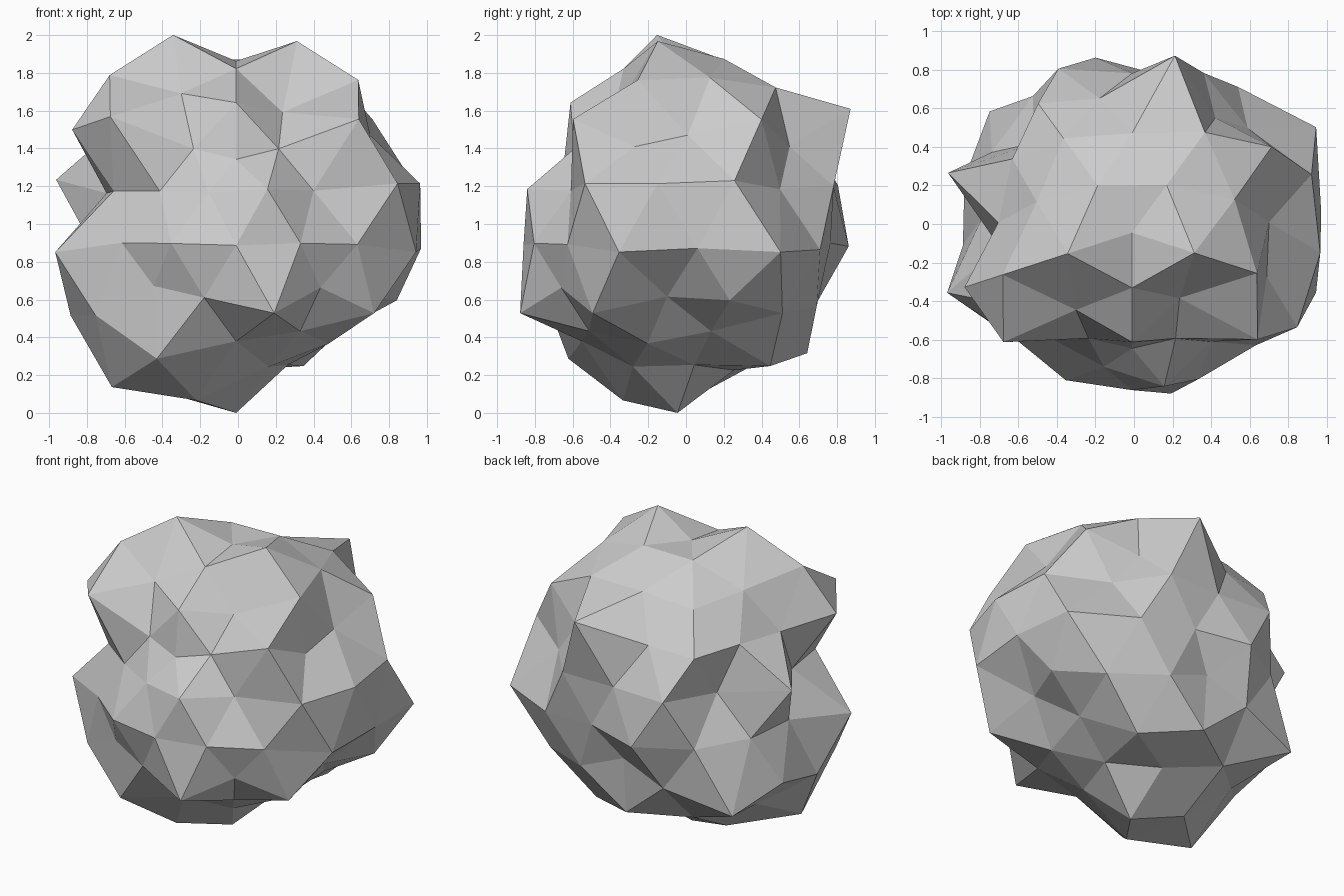
import bpy, bmesh
from math import sin, cos, sqrt, radians
from mathutils import Vector

if "Cube" in bpy.data.objects:
    bpy.data.objects.remove(bpy.data.objects["Cube"])

CENTRE = Vector((-0.01, -0.045, 1.043))

# Latitude bands of a geodesic sphere: (azimuth offset, height) repeated in 5 sectors
BANDS = [
    [(0, .939)],
    [(0, .727), (36, .795)],
    [(0, .447), (22.4, .515), (49.6, .515)],
    [(11.8, .1716), (36, .1876), (60.2, .1716)],
]

# Bumpiness: radius of each point, band by band from pole to equator
UPPER = [
    [.83, .985, .885, .88, 1.02],
    [.825, .69, .99, .92, .935, .85, .88, .855, 1.025, .815],
    [.67, .69, .995, .82, .83, .99, .82, 1.1, .835, .925, .85, .81, 1.02, 1.02, .69],
    [.825, .71, 1.0, .995, .995, .82, .92, .84, .945, .70, 1.02, .70, .76, .70, .72],
]
LOWER = [
    [.85, .84, .87, 1.01, 1.04],
    [.84, .85, .84, 1.0, 1.0, .95, .95, 1.14, 1.04, .835],
    [.85, 1.0, .83, 1.0, 1.0, .93, .80, .92, 1.13, 1.02, 1.025, 1.02, .83, .84, 1.0],
    [.88, 1.02, 1.0, 1.115, .95, .84, .94, .89, .85, .79, 1.025, .83, .85, .83, .845],
]

bm = bmesh.new()
points = []


def add_point(azimuth, z, radius):
    ring = sqrt(max(0, 1 - z * z))
    a = radians(azimuth)
    v = bm.verts.new((ring * cos(a), ring * sin(a), z))
    points.append((v, radius))


def add_half(start, sign, pole, radii):
    add_point(0, sign, pole)
    for band, row in zip(BANDS, radii):
        spots = [(start + 72 * k + off, sign * z) for k in range(5) for off, z in band]
        for (azimuth, z), r in zip(spots, row):
            add_point(azimuth, z, r)


add_half(-90, 1, .82, UPPER)
add_half(-54, -1, 1.043, LOWER)

# Skin the even sphere, then push every point in or out
bmesh.ops.convex_hull(bm, input=bm.verts[:])
for v, r in points:
    v.co = CENTRE + v.co * r
bmesh.ops.triangulate(bm, faces=bm.faces[:])
bmesh.ops.recalc_face_normals(bm, faces=bm.faces[:])

mesh = bpy.data.meshes.new("rock")
bm.to_mesh(mesh)
bm.free()
bpy.context.collection.objects.link(bpy.data.objects.new("rock", mesh))
